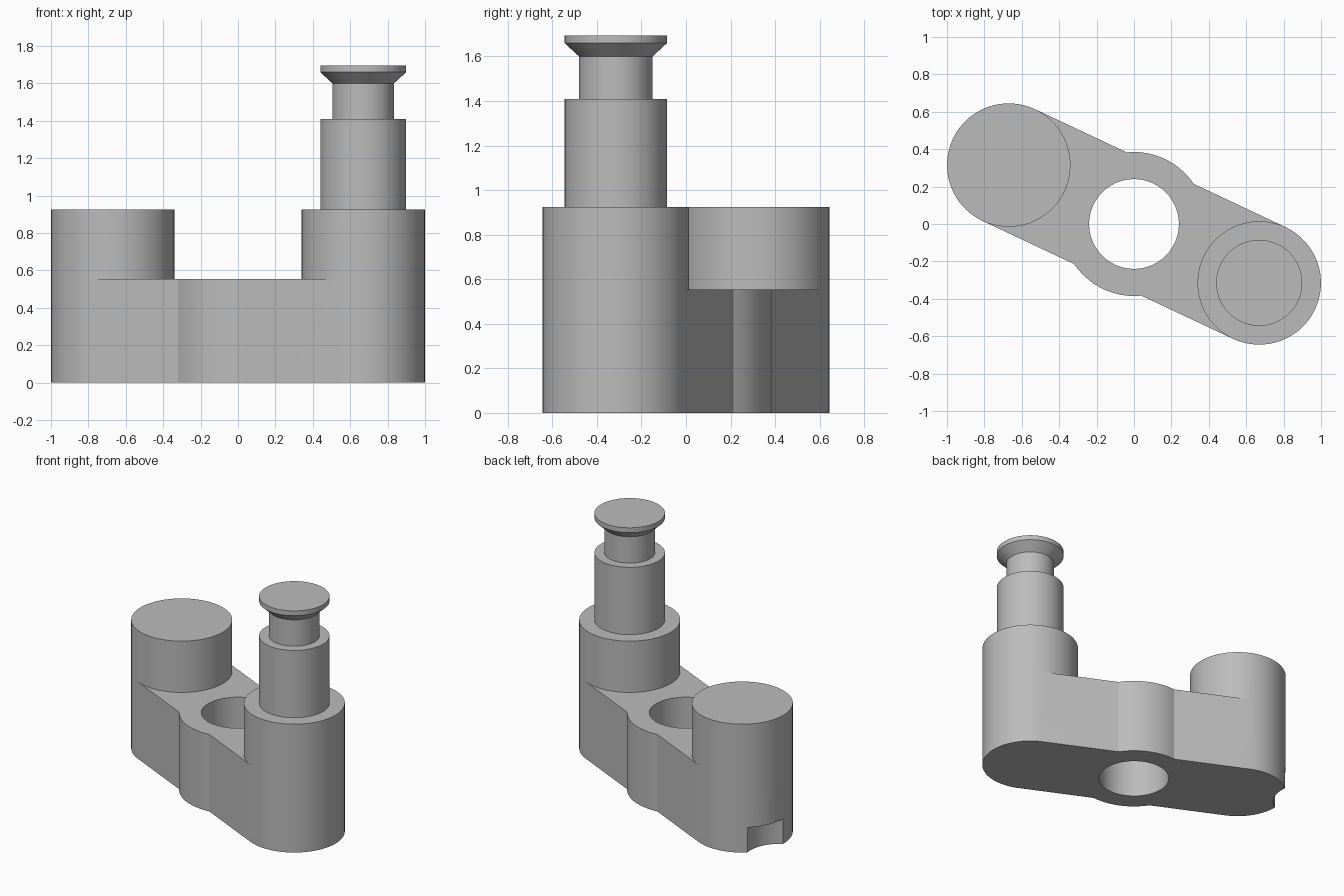
import bpy, bmesh, math
from mathutils import Matrix

if "Cube" in bpy.data.objects:
    bpy.data.objects.remove(bpy.data.objects["Cube"])

N = 64                     # segments per full circle
POST_R, POST_X = 0.33, 0.74
HUB_R, HOLE_R = 0.385, 0.24
WEB_H, POST_H = 0.555, 0.925
TURN = Matrix.Rotation(math.radians(-25.2), 4, 'Z')   # arm runs diagonally

grey = bpy.data.materials.new("grey")
grey.diffuse_color = (0.5, 0.5, 0.5, 1)
grey.use_nodes = True
grey.node_tree.nodes["Principled BSDF"].inputs["Base Color"].default_value = grey.diffuse_color


def arc(cx, r, a0, a1):
    """Points on an arc centred on the arm axis, angles in degrees."""
    n = max(2, round(abs(a1 - a0) / 360 * N))
    return [(cx + r * math.cos(math.radians(a0 + (a1 - a0) * i / n)),
             r * math.sin(math.radians(a0 + (a1 - a0) * i / n))) for i in range(n + 1)]


def circle(cx, r):
    return arc(cx, r, 0, 360)[:-1]


def wall(bm, low, z0, high, z1):
    a = [bm.verts.new((x, y, z0)) for x, y in low]
    b = [bm.verts.new((x, y, z1)) for x, y in high]
    for i in range(len(a)):
        j = (i + 1) % len(a)
        bm.faces.new((a[i], a[j], b[j], b[i]))


def cap(bm, loops, z):
    """Flat face at height z bounded by one outline and optional holes."""
    edges = []
    for pts in loops:
        v = [bm.verts.new((x, y, z)) for x, y in pts]
        edges += [bm.edges.new((v[i - 1], v[i])) for i in range(len(v))]
    bmesh.ops.triangle_fill(bm, edges=edges, use_beauty=True, normal=(0, 0, 1))


def finish(bm, name):
    bmesh.ops.remove_doubles(bm, verts=bm.verts, dist=1e-4)
    bmesh.ops.recalc_face_normals(bm, faces=bm.faces)
    bm.transform(TURN)
    mesh = bpy.data.meshes.new(name)
    bm.to_mesh(mesh)
    bm.free()
    mesh.materials.append(grey)
    ob = bpy.data.objects.new(name, mesh)
    bpy.context.collection.objects.link(ob)
    return ob


def select(ob):
    bpy.ops.object.select_all(action='DESELECT')
    ob.select_set(True)
    bpy.context.view_layer.objects.active = ob


def smooth(ob):
    select(ob)
    bpy.ops.object.shade_smooth_by_angle(angle=math.radians(25))


# Link body: two round posts, a web between them and a bulging hub with a hole
a = math.degrees(math.asin(POST_R / HUB_R))
hub_back, hub_front = arc(0, HUB_R, a, 180 - a), arc(0, HUB_R, 180 + a, 360 - a)
outline = (arc(POST_X, POST_R, -90, 90) + hub_back
           + arc(-POST_X, POST_R, 90, 270) + hub_front)
web = (arc(POST_X, POST_R, 270, 90) + hub_back
       + arc(-POST_X, POST_R, 90, -90) + hub_front)
hole = circle(0, HOLE_R)

bm = bmesh.new()
wall(bm, outline, 0, outline, WEB_H)
wall(bm, hole, 0, hole, WEB_H)
cap(bm, [outline, hole], 0)
cap(bm, [web, hole], WEB_H)
for side in (-1, 1):
    ring = circle(side * POST_X, POST_R)
    wall(bm, ring, WEB_H, ring, POST_H)
    cap(bm, [ring], POST_H)
body = finish(bm, "link_body")

# Curved notch at the foot of the left post
bm = bmesh.new()
ring = circle(-POST_X - 0.50, HOLE_R)
wall(bm, ring, -0.1, ring, 0.18)
cap(bm, [ring], -0.1)
cap(bm, [ring], 0.18)
cutter = finish(bm, "notch_cutter")
cutter.hide_render = True
mod = body.modifiers.new("notch", 'BOOLEAN')
mod.operation, mod.solver, mod.object = 'DIFFERENCE', 'EXACT', cutter
select(body)
bpy.ops.object.modifier_apply(modifier=mod.name)
bpy.data.objects.remove(cutter)
smooth(body)

# Stepped pin with a narrow neck and flared head on the right post
profile = [(0.23, POST_H), (0.23, 1.41), (0.165, 1.41), (0.165, 1.60),
           (0.23, 1.66), (0.23, 1.695)]
bm = bmesh.new()
for (r0, z0), (r1, z1) in zip(profile, profile[1:]):
    wall(bm, circle(POST_X, r0), z0, circle(POST_X, r1), z1)
cap(bm, [circle(POST_X, 0.23)], 1.695)
smooth(finish(bm, "stepped_pin"))
